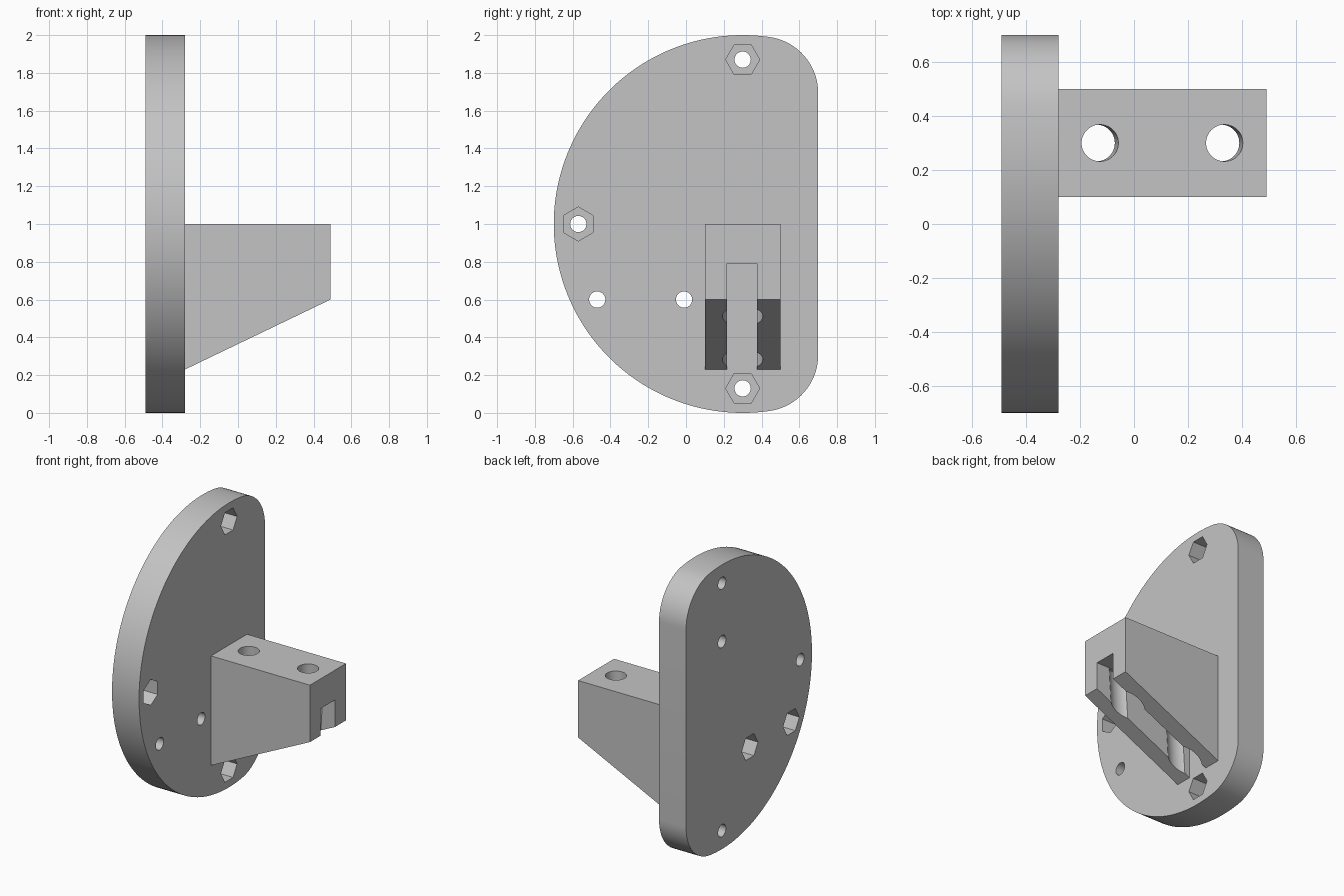
import bpy, bmesh
from math import pi, sin, cos, atan, atan2, sqrt, radians
from mathutils import Matrix, Vector

cube = bpy.data.objects.get("Cube")
if cube:
    bpy.data.objects.remove(cube, do_unlink=True)

grey = bpy.data.materials.new("light_grey")
grey.use_nodes = True
grey.diffuse_color = (0.55, 0.55, 0.55, 1)
grey.node_tree.nodes["Principled BSDF"].inputs["Base Color"].default_value = grey.diffuse_color


def add_object(name, bm):
    bmesh.ops.recalc_face_normals(bm, faces=bm.faces)
    mesh = bpy.data.meshes.new(name)
    bm.to_mesh(mesh)
    bm.free()
    mesh.materials.append(grey)
    obj = bpy.data.objects.new(name, mesh)
    bpy.context.collection.objects.link(obj)
    return obj


def prism(name, points, offset):
    """Extrude a closed outline along the offset vector."""
    bm = bmesh.new()
    face = bm.faces.new([bm.verts.new(p) for p in points])
    new = bmesh.ops.extrude_face_region(bm, geom=[face])["geom"]
    bmesh.ops.translate(bm, vec=offset, verts=[v for v in new if isinstance(v, bmesh.types.BMVert)])
    return add_object(name, bm)


def rod(start, end, radius, sides=48, spin=0):
    """Cutter with round or hexagonal section between two points."""
    start, end = Vector(start), Vector(end)
    axis = end - start
    turn = axis.to_track_quat('Z', 'Y').to_matrix().to_4x4()
    bm = bmesh.new()
    bmesh.ops.create_cone(bm, cap_ends=True, segments=sides, radius1=radius, radius2=radius,
                          depth=axis.length,
                          matrix=Matrix.Translation((start + end) / 2) @ turn @ Matrix.Rotation(spin, 4, 'Z'))
    return add_object("cutter", bm)


def cut(target, cutter):
    cutter.hide_render = True
    mod = target.modifiers.new("cut", 'BOOLEAN')
    mod.operation = 'DIFFERENCE'
    mod.solver = 'EXACT'
    mod.object = cutter
    bpy.context.view_layer.objects.active = target
    bpy.ops.object.modifier_apply(modifier=mod.name)
    bpy.data.objects.remove(cutter, do_unlink=True)


def arc(cy, cz, r, a0, a1, n):
    return [(cy + r * cos(a0 + (a1 - a0) * i / n), cz + r * sin(a0 + (a1 - a0) * i / n))
            for i in range(n + 1)]


BACK, FACE, END = -0.49, -0.28, 0.49
MID = 0.3

# Mounting plate: large disc cut flat on one side, with blended corners
fillet = 0.3
dy = 0.7 - fillet - MID
dz = sqrt((1 - fillet) ** 2 - dy ** 2)
a = atan2(dz, dy)
outline = (arc(MID + dy, 1 + dz, fillet, 0, a, 16)
           + arc(MID, 1, 1, a, 2 * pi - a, 96)[1:-1]
           + arc(MID + dy, 1 - dz, fillet, -a, 0, 16))
plate = prism("mounting_plate", [(BACK, y, z) for y, z in outline], (FACE - BACK, 0, 0))

# Bolt holes with hexagonal nut pockets: y, z, side of the pocket, upright hexagon
POCKET = 0.12
for y, z, side, upright in [(MID, 1.87, 1, False), (MID, 0.13, 1, False), (-0.57, 1, 1, True),
                            (-0.47, 0.6, -1, False), (-0.01, 0.6, -1, False)]:
    cut(plate, rod((BACK - 0.1, y, z), (FACE + 0.1, y, z), 0.043, 32))
    x0, x1 = (FACE - POCKET, FACE + 0.1) if side > 0 else (BACK - 0.1, BACK + POCKET)
    # hexagon corner points along y or along z
    pocket = prism("cutter", [(x0, y + p, z + q) for p, q in
                              arc(0, 0, 0.09, pi / 2 * upright, pi / 2 * upright + 2 * pi, 6)[:-1]],
                   (x1 - x0, 0, 0))
    cut(plate, pocket)

# Blind hole in the back of the plate
cut(plate, rod((BACK - 0.1, MID, 1.46), (BACK + 0.1, MID, 1.46), 0.043, 32))

# Bracket arm with sloping underside
arm = prism("bracket_arm", [(FACE, 0.1, 0.23), (END, 0.1, 0.6), (END, 0.1, 1), (FACE, 0.1, 1)],
            (0, 0.4, 0))

# Slot along the underside
CEILING = 0.79
slot = [(FACE - 0.1, 0.217, 0), (END + 0.1, 0.217, 0),
        (END + 0.1, 0.217, CEILING), (FACE - 0.1, 0.217, CEILING)]
cut(arm, prism("cutter", slot, (0, 0.16, 0)))

# Slightly leaning screw holes, widened from below up to the slot ceiling
LEAN = 0.063
for x in (-0.126, 0.335):
    def at(z):
        return (x + LEAN * (z - 1), MID, z)
    cut(arm, rod(at(0.7), at(1.2), 0.068))
    cut(arm, rod(at(0), at(CEILING), 0.107))

# Smooth round walls, keep corners sharp
for obj in (plate, arm):
    bpy.ops.object.select_all(action='DESELECT')
    obj.select_set(True)
    bpy.context.view_layer.objects.active = obj
    bpy.ops.object.shade_smooth_by_angle(angle=radians(30))
